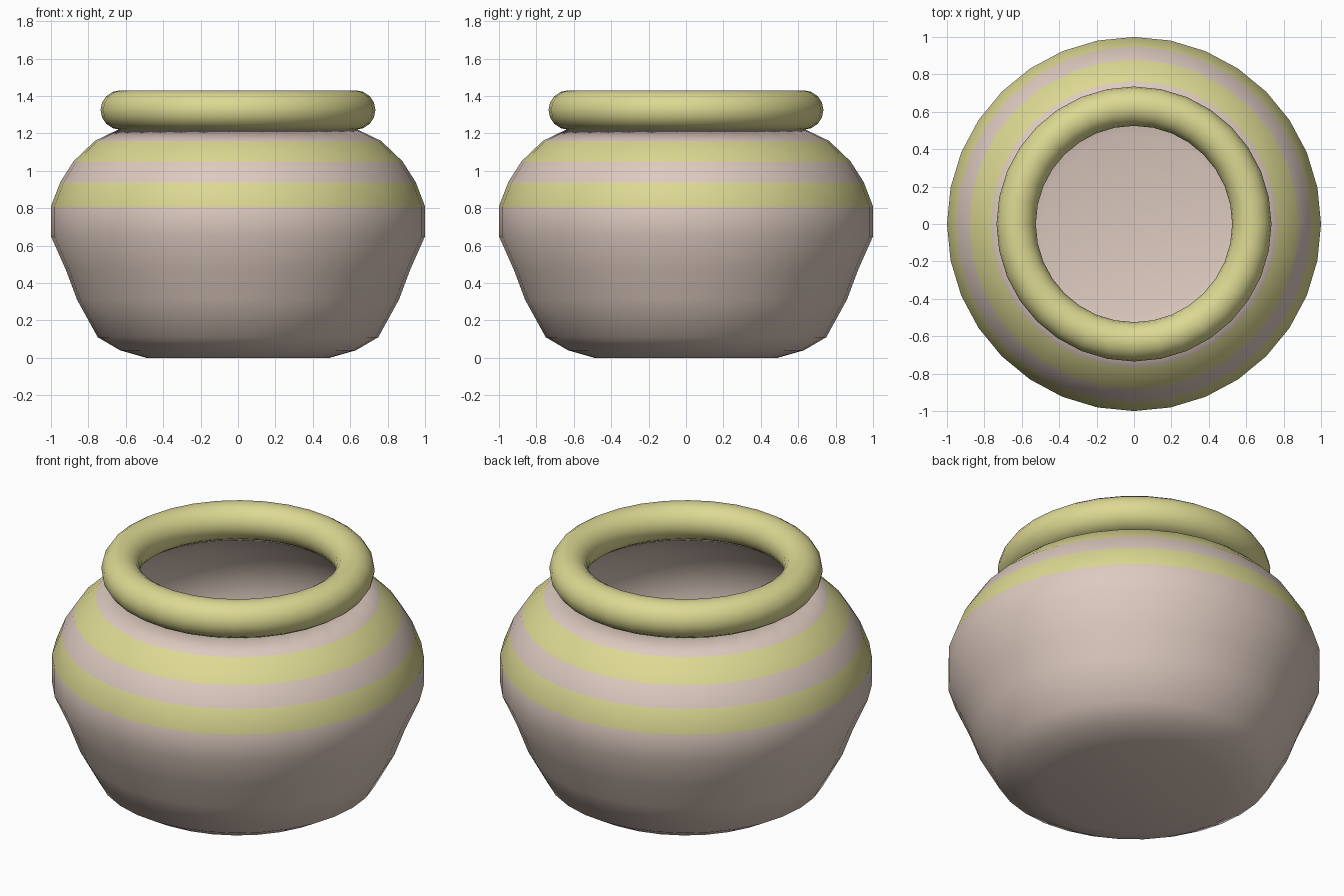
import bpy, bmesh, math

if "Cube" in bpy.data.objects:
    bpy.data.objects.remove(bpy.data.objects["Cube"], do_unlink=True)

SIDES = 32


def make_material(name, colour):
    mat = bpy.data.materials.new(name)
    mat.use_nodes = True
    mat.diffuse_color = colour
    mat.node_tree.nodes["Principled BSDF"].inputs["Base Color"].default_value = colour
    return mat


clay = make_material("pale clay", (0.72, 0.59, 0.52, 1))
glaze = make_material("yellow glaze", (0.72, 0.69, 0.29, 1))

# Pot wall: radius and height from the base centre up to the neck
profile = [(0, 0), (0.49, 0), (0.63, 0.04), (0.75, 0.11), (0.86, 0.31),
           (0.92, 0.47), (1.0, 0.65), (1.0, 0.81), (0.95, 0.94),
           (0.88, 1.05), (0.765, 1.16), (0.62, 1.23)]

bm = bmesh.new()
points = [bm.verts.new((r, 0, z)) for r, z in profile]
edges = [bm.edges.new(pair) for pair in zip(points, points[1:])]
bmesh.ops.spin(bm, geom=points + edges, cent=(0, 0, 0), axis=(0, 0, 1),
               angle=math.tau, steps=SIDES, use_duplicate=False)
bmesh.ops.remove_doubles(bm, verts=bm.verts, dist=0.001)
bmesh.ops.recalc_face_normals(bm, faces=bm.faces)
if sum(f.normal.z for f in bm.faces if f.calc_center_median().z < 0.01) > 0:
    bmesh.ops.reverse_faces(bm, faces=bm.faces)

# Two glazed stripes around the shoulder
for face in bm.faces:
    z = face.calc_center_median().z
    face.smooth = True
    face.material_index = int(0.81 < z < 0.94 or 1.05 < z < 1.16)

mesh = bpy.data.meshes.new("pot_body")
bm.to_mesh(mesh)
bm.free()
body = bpy.data.objects.new("pot_body", mesh)
bpy.context.collection.objects.link(body)

# Thin wall with a plain clay lining (the extra slots colour the inside)
for mat in (clay, glaze, clay, clay):
    mesh.materials.append(mat)
wall = body.modifiers.new("wall", 'SOLIDIFY')
wall.thickness = 0.02
wall.offset = -1
wall.material_offset = 2

# Rounded rim ring
bpy.ops.mesh.primitive_torus_add(major_segments=SIDES, minor_segments=16,
                                 major_radius=0.63, minor_radius=0.105,
                                 location=(0, 0, 1.325))
rim = bpy.context.object
rim.name = "rim_ring"
rim.data.materials.append(glaze)
bpy.ops.object.shade_smooth()
